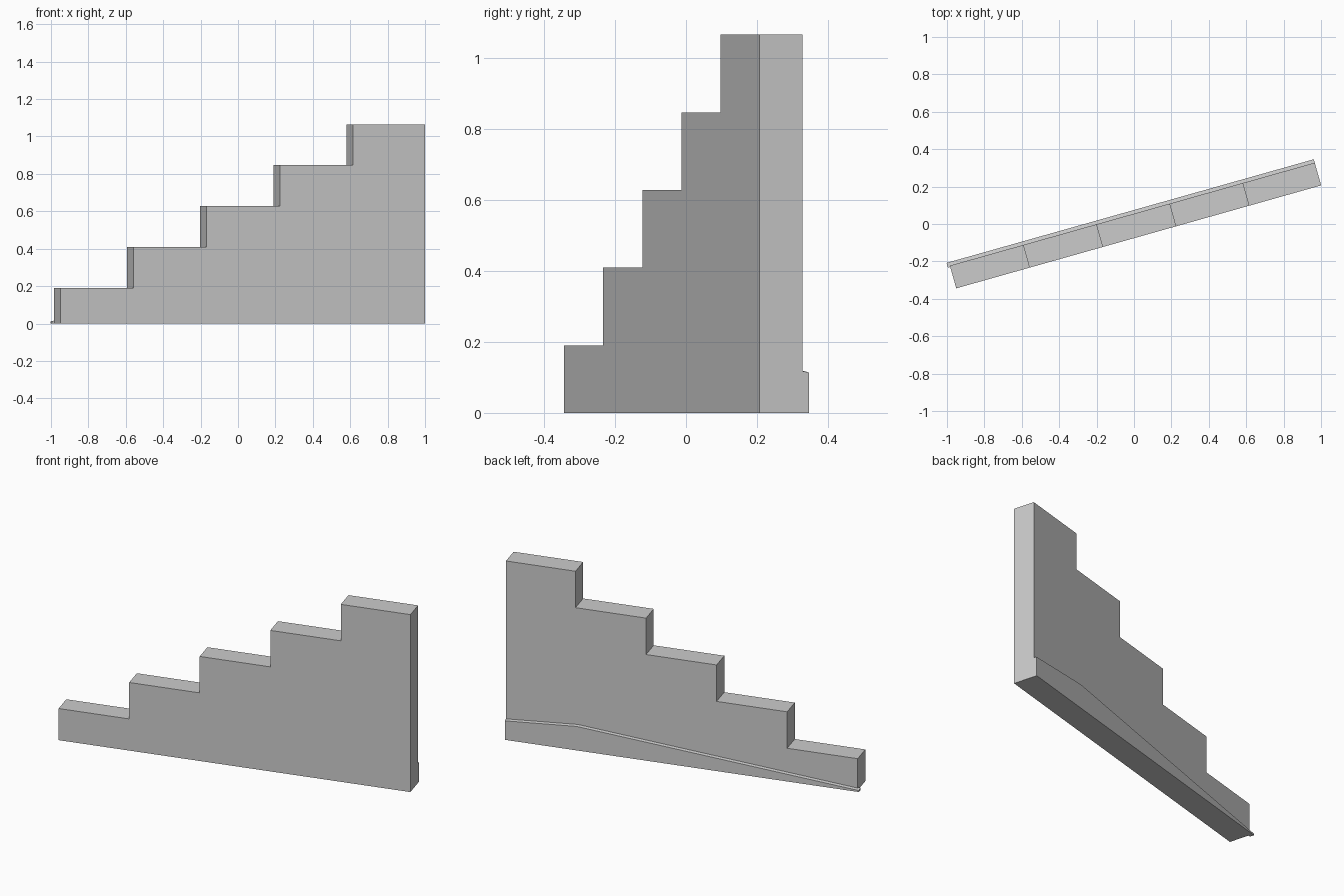
import bpy, bmesh, math
from mathutils import Matrix

cube = bpy.data.objects.get("Cube")
if cube:
    bpy.data.objects.remove(cube, do_unlink=True)

# Single flat grey
GREY = (0.6, 0.6, 0.6, 1)
grey = bpy.data.materials.new("plain grey")
grey.use_nodes = True
grey.diffuse_color = GREY
grey.node_tree.nodes["Principled BSDF"].inputs["Base Color"].default_value = GREY

TURN = Matrix.Rotation(math.radians(15.75), 4, "Z")
FRONT, BACK, SKIRT_BACK = -0.073, 0.053, 0.072
LEFT, RIGHT = -1.008, 1.019
STEPS, RUN, FIRST, RISE = 5, 0.4065, 0.19, 0.2188


def slab(name, front_profile, back_profile, front, back):
    """Solid between two matching (along, height) outlines, turned in plan."""
    bm = bmesh.new()
    a = [bm.verts.new((u, front, z)) for u, z in front_profile]
    b = [bm.verts.new((u, back, z)) for u, z in back_profile]
    bm.faces.new(a)
    bm.faces.new(b[::-1])
    for i in range(len(a)):
        j = (i + 1) % len(a)
        bm.faces.new((a[j], a[i], b[i], b[j]))
    bmesh.ops.recalc_face_normals(bm, faces=bm.faces)
    bm.transform(TURN)
    mesh = bpy.data.meshes.new(name)
    bm.to_mesh(mesh)
    bm.free()
    mesh.materials.append(grey)
    obj = bpy.data.objects.new(name, mesh)
    bpy.context.collection.objects.link(obj)
    return obj


# Stepped wall
outline = [(RIGHT, 0), (LEFT, 0)]
for i in range(STEPS):
    z = FIRST + i * RISE
    start = LEFT + i * RUN
    end = RIGHT if i == STEPS - 1 else start + RUN
    outline += [(start, z), (end, z)]
slab("stepped_wall", outline, outline, FRONT, BACK)


# Sloping skirting along the back, with a slightly chamfered top
def skirt(drop):
    return [(RIGHT, 0), (-1.021, 0), (-1.021, 0.014 - drop),
            (0.605, 0.149 - drop), (RIGHT, 0.119 - drop)]


slab("back_skirting", skirt(0), skirt(0.005), BACK - 0.008, SKIRT_BACK)
